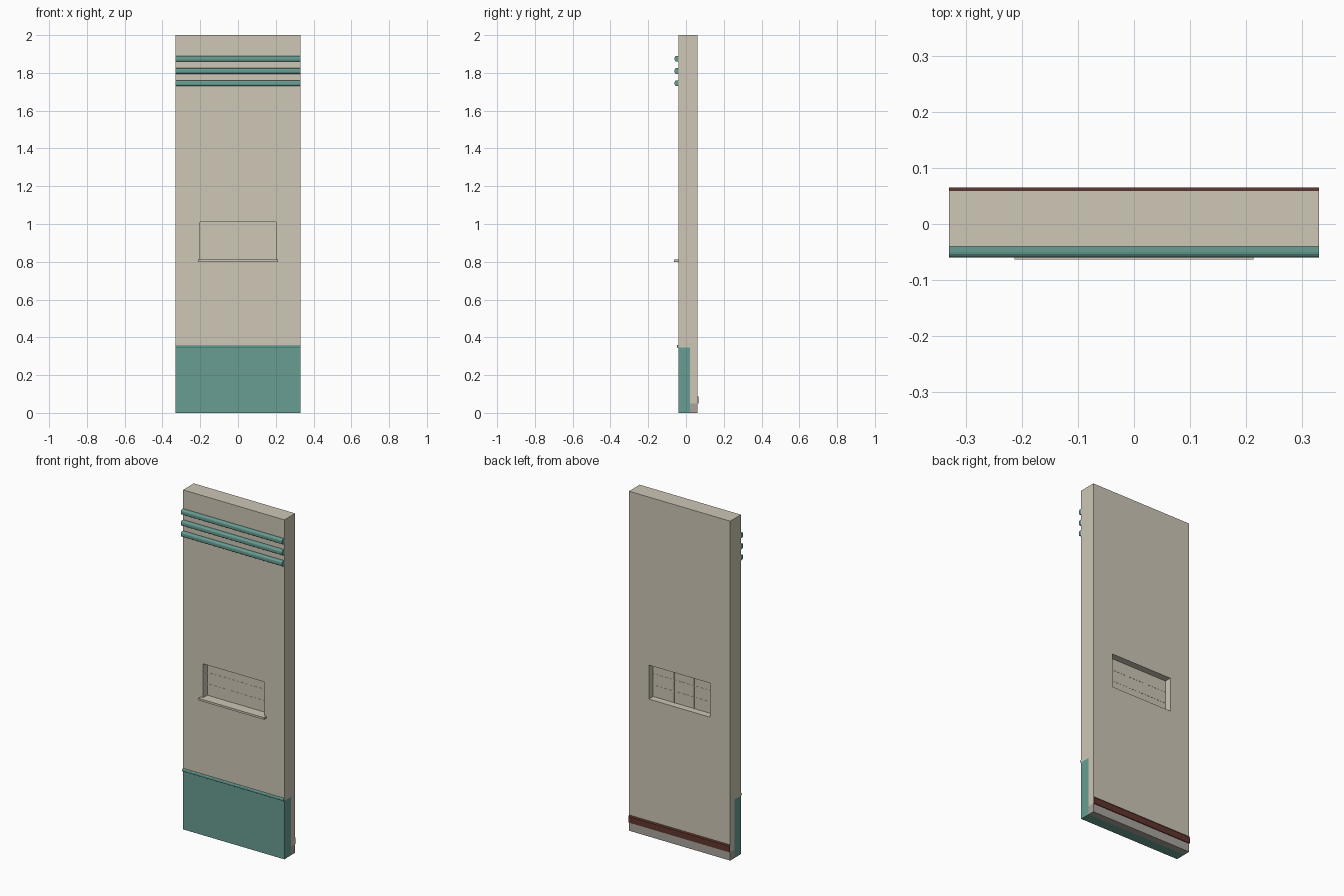
import bpy, bmesh, math

if "Cube" in bpy.data.objects:
    bpy.data.objects.remove(bpy.data.objects["Cube"])

HALF = 0.33          # half width of the panel
FRONT, BACK = -0.04, 0.06
CORE = 0.02          # depth where the tinted dado ends


def material(name, rgb):
    m = bpy.data.materials.new(name)
    m.diffuse_color = (*rgb, 1)
    m.use_nodes = True
    m.node_tree.nodes["Principled BSDF"].inputs["Base Color"].default_value = m.diffuse_color
    return m


BEIGE = material("beige plaster", (0.62, 0.57, 0.47))
TEAL = material("teal paint", (0.138, 0.337, 0.292))
RED = material("dark red", (0.115, 0.036, 0.027))
GREY = material("grey concrete", (0.40, 0.37, 0.33))


def extrude_x(name, profile, half, mat):
    """Sweep a (y, z) outline along x from -half to half."""
    bm = bmesh.new()
    face = bm.faces.new([bm.verts.new((-half, y, z)) for y, z in profile])
    res = bmesh.ops.extrude_face_region(bm, geom=[face])
    verts = [v for v in res["geom"] if isinstance(v, bmesh.types.BMVert)]
    bmesh.ops.translate(bm, verts=verts, vec=(2 * half, 0, 0))
    bmesh.ops.recalc_face_normals(bm, faces=bm.faces)
    mesh = bpy.data.meshes.new(name)
    bm.to_mesh(mesh)
    bm.free()
    mesh.materials.append(mat)
    ob = bpy.data.objects.new(name, mesh)
    bpy.context.collection.objects.link(ob)
    return ob


def rect(y0, y1, z0, z1):
    return [(y0, z0), (y1, z0), (y1, z1), (y0, z1)]


def box(name, x0, x1, y0, y1, z0, z1, mat):
    ob = extrude_x(name, rect(y0, y1, z0, z1), (x1 - x0) / 2, mat)
    ob.location.x = (x0 + x1) / 2
    return ob


def rounded(y_back, y_front, z0, z1, r, steps=4):
    """Moulding outline with both front corners rounded."""
    pts = [(y_back, z1), (y_back, z0)]
    for zc, start in ((z0 + r, -90), (z1 - r, 0)):
        for i in range(steps + 1):
            a = math.radians(start + 90 * i / steps)
            pts.append((y_front + r - r * math.cos(a), zc + r * math.sin(a)))
    return pts


# Main wall, stepped over the dado and the base
wall = extrude_x("wall", [(FRONT, 0.345), (FRONT, 2), (BACK, 2), (BACK, 0.05),
                          (CORE, 0.05), (CORE, 0.345)], HALF, BEIGE)

# Window opening
cutter = box("window_cutter", -0.2, 0.2, -0.2, 0.2, 0.81, 1.01, BEIGE)
cutter.hide_render = True
cutter.hide_viewport = True
cut = wall.modifiers.new("window opening", "BOOLEAN")
cut.operation = "DIFFERENCE"
cut.solver = "EXACT"
cut.object = cutter

# Window panel with fine glazing bars on both faces
box("window_panel", -0.2, 0.2, 0.0, 0.02, 0.81, 1.01, BEIGE)
for i, x in enumerate((-0.065, 0.065)):
    box(f"upright_bar_{i}", x - 0.003, x + 0.003, -0.001, 0.021, 0.81, 1.01, BEIGE)
for i in (1, 2):
    z = 0.81 + 0.2 * i / 3
    box(f"cross_bar_{i}", -0.2, 0.2, -0.001, 0.021, z - 0.002, z + 0.002, BEIGE)

# Window sill
box("window_sill", -0.213, 0.213, -0.063, FRONT, 0.80, 0.812, BEIGE)

# Lower dado, its rail, and the base behind it
box("dado", -HALF, HALF, FRONT, CORE, 0, 0.345, TEAL)
extrude_x("dado_rail", rounded(FRONT, -0.048, 0.343, 0.36, 0.006), HALF, TEAL)
box("base", -HALF, HALF, CORE, BACK, 0, 0.05, GREY)

# Skirting board on the back
extrude_x("skirting", [(BACK, 0.05), (0.065, 0.05), (0.065, 0.086), (BACK, 0.093)],
          HALF, RED)

# Three decorative mouldings near the top
for i in range(3):
    z = 1.745 + 0.065 * i
    extrude_x(f"moulding_{i}", rounded(FRONT, -0.06, z - 0.015, z + 0.015, 0.01), HALF, TEAL)
